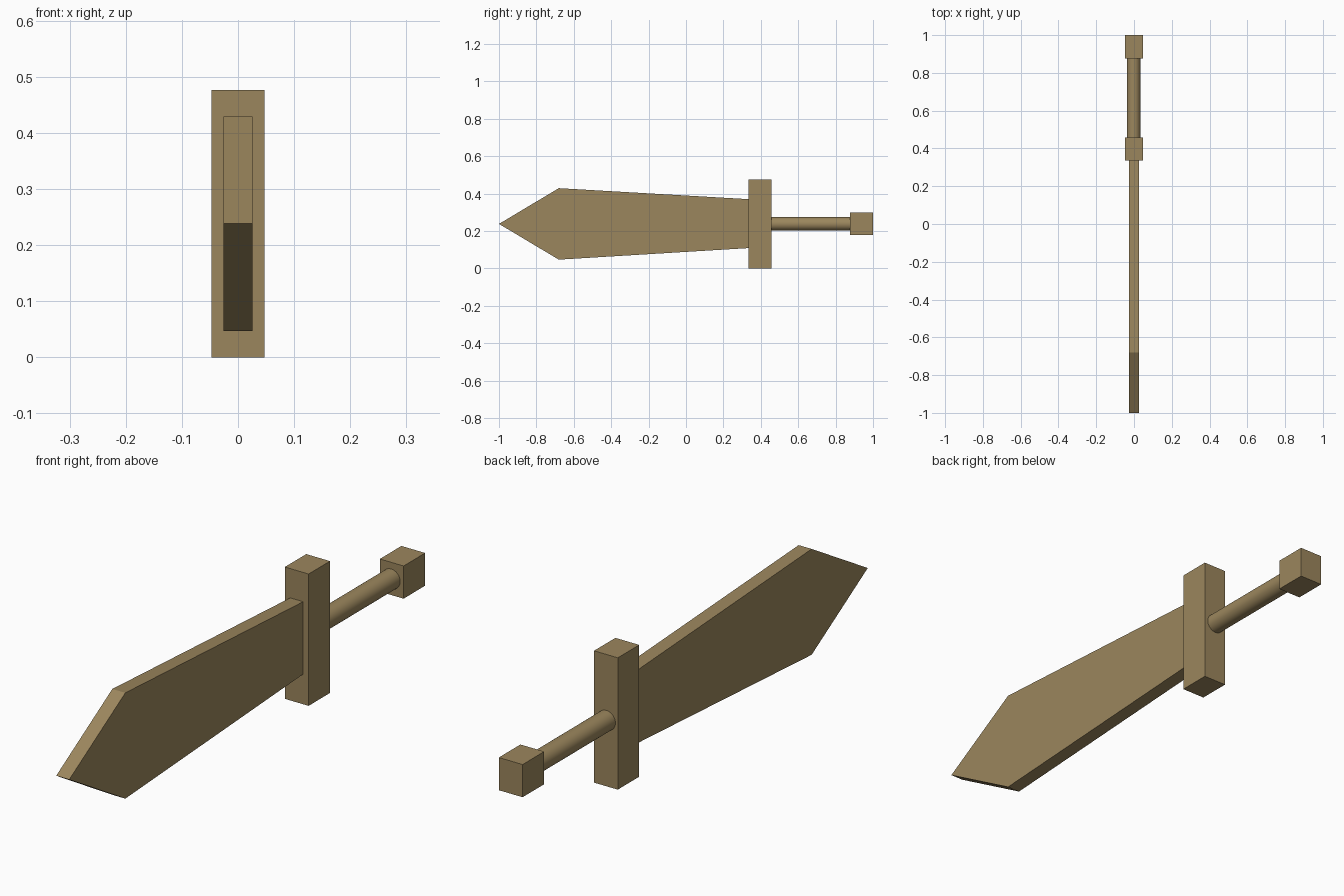
import bpy, bmesh, math

if "Cube" in bpy.data.objects:
    bpy.data.objects.remove(bpy.data.objects["Cube"])

CZ = 0.238  # height of the sword's long axis

mat = bpy.data.materials.new("wood")
mat.diffuse_color = (0.33, 0.24, 0.11, 1)
mat.use_nodes = True
mat.node_tree.nodes["Principled BSDF"].inputs["Base Color"].default_value = mat.diffuse_color


def box(name, half_x, y0, y1, z0, z1):
    bpy.ops.mesh.primitive_cube_add(size=1, location=(0, (y0 + y1) / 2, (z0 + z1) / 2))
    ob = bpy.context.object
    ob.name = name
    ob.scale = (2 * half_x, y1 - y0, z1 - z0)
    bpy.ops.object.transform_apply(location=False, rotation=False, scale=True)
    ob.data.materials.append(mat)
    return ob


# Blade: pointed leaf profile in the YZ plane, extruded across x
profile = [(-1.0, 0), (-0.68, -0.191), (0.34, -0.129), (0.34, 0.132), (-0.68, 0.191)]
bm = bmesh.new()
face = bm.faces.new([bm.verts.new((-0.026, y, CZ + z)) for y, z in profile])
ext = bmesh.ops.extrude_face_region(bm, geom=[face])
bmesh.ops.translate(bm, vec=(0.052, 0, 0),
                    verts=[g for g in ext["geom"] if isinstance(g, bmesh.types.BMVert)])
bmesh.ops.recalc_face_normals(bm, faces=bm.faces)
mesh = bpy.data.meshes.new("blade")
bm.to_mesh(mesh)
bm.free()
mesh.materials.append(mat)
bpy.context.collection.objects.link(bpy.data.objects.new("blade", mesh))

# Crossguard and pommel blocks
box("crossguard", 0.0475, 0.335, 0.457, 0.0, 0.476)
box("pommel", 0.0475, 0.877, 1.0, 0.18, 0.298)

# Round grip between guard and pommel
bpy.ops.mesh.primitive_cylinder_add(vertices=32, radius=0.036, depth=0.43,
                                    location=(-0.002, 0.667, CZ), rotation=(math.pi / 2, 0, 0))
grip = bpy.context.object
grip.name = "grip"
grip.data.materials.append(mat)
bpy.ops.object.shade_smooth_by_angle()
